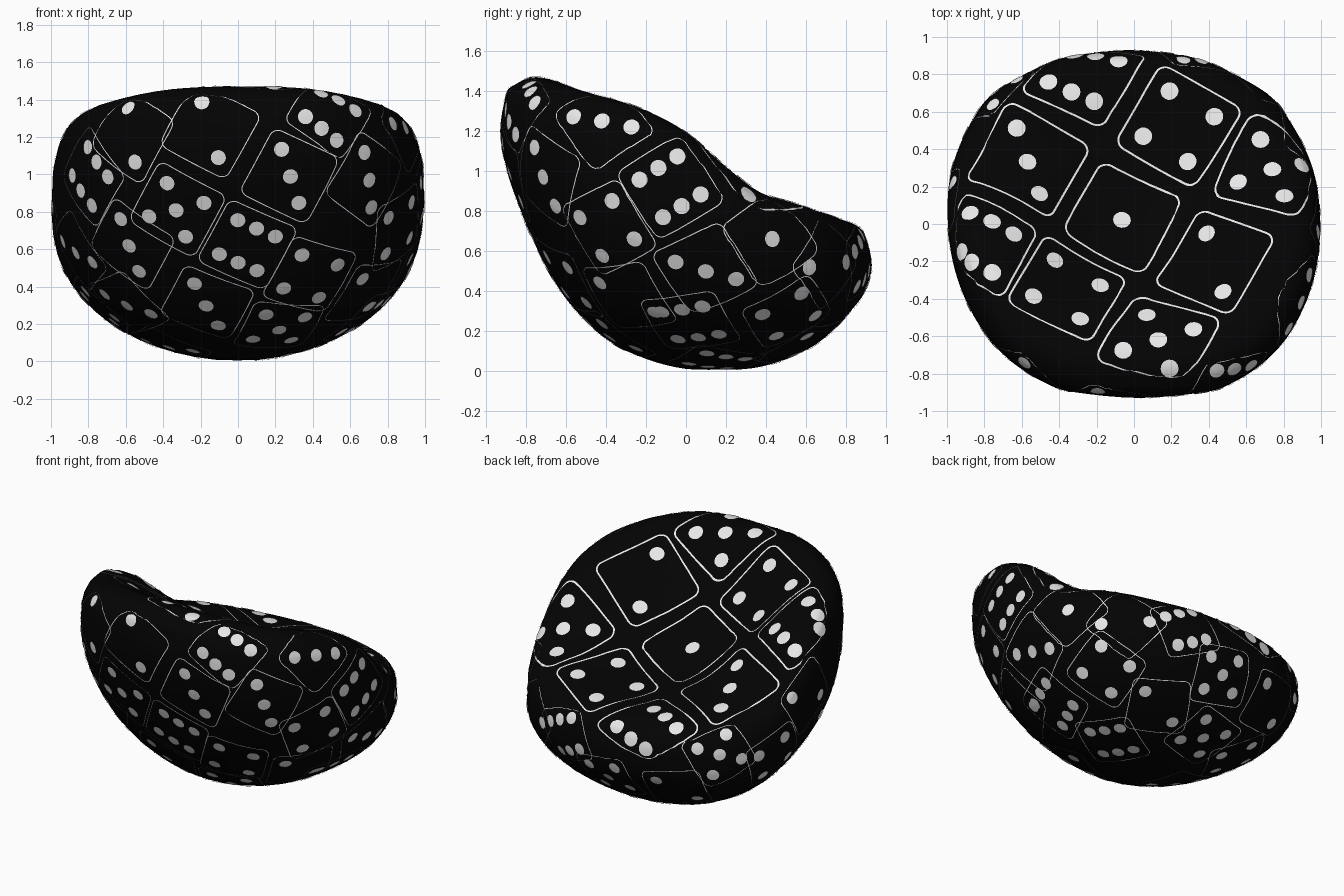
import bpy, bmesh, math
from mathutils import Vector
from mathutils.bvhtree import BVHTree

if "Cube" in bpy.data.objects:
    bpy.data.objects.remove(bpy.data.objects["Cube"])


def material(name, c):
    m = bpy.data.materials.new(name)
    m.diffuse_color = (c, c, c, 1)
    m.use_nodes = True
    m.node_tree.nodes["Principled BSDF"].inputs["Base Color"].default_value = m.diffuse_color
    return m


black = material("black fabric", 0.001)
white = material("white print", 0.8)


def finish(bm, name, mat):
    me = bpy.data.meshes.new(name)
    bm.to_mesh(me)
    for p in me.polygons:
        p.use_smooth = True
    me.materials.append(mat)
    ob = bpy.data.objects.new(name, me)
    bpy.context.collection.objects.link(ob)
    return ob


# Cross-sections along y: y, half width, depth below widest, widest height, rise, seat hollow
S = [(-.93, 0, 0, 1.2, 0, 0), (-.90, .34, .18, 1.2, .18, 0), (-.86, .48, .29, 1.18, .25, 0),
     (-.75, .66, .50, 1.12, .35, 0), (-.60, .805, .74, 1.10, .385, .07),
     (-.40, .915, .84, 1.0, .515, .31), (-.20, .975, .87, .93, .55, .44),
     (0, .995, .85, .86, .50, .43), (.20, .985, .735, .74, .41, .31),
     (.37, .94, .64, .66, .32, .17), (.55, .85, .50, .58, .335, .135),
     (.70, .73, .37, .54, .29, .06), (.85, .46, .20, .53, .20, 0),
     (.90, .29, .12, .53, .13, 0), (.93, 0, 0, .53, 0, 0)]


def mirror_end(s):
    return (s[0], -s[1], -s[2], s[3], -s[4], -s[5])


def catmull(p, t):
    return [0.5 * (2 * b + (c - a) * t + (2 * a - 5 * b + 4 * c - d) * t * t
                   + (3 * b - a - 3 * c + d) * t ** 3) for a, b, c, d in zip(*p)]


# Beanbag body lofted through the sections
N, SUB = 56, 4
P = [mirror_end(S[1])] + S + [mirror_end(S[-2])]
sections = [catmull(P[i:i + 4], k / SUB) for i in range(len(S) - 1) for k in range(SUB)]
sections.append(S[-1])
bm = bmesh.new()
rings = []
for y, w, d, zw, h, dip in sections:
    ring = []
    for k in range(N):
        f = 2 * math.pi * k / N
        x = math.cos(f)
        if k <= N // 2:
            z = zw + h * max(0, 1 - abs(x) ** 3.3) ** (1 / 3.3) - dip * max(0, 1 - x * x) ** 1.7
        else:
            z = zw - d * math.sqrt(max(0, 1 - x * x))
        ring.append(bm.verts.new((w * x - 0.03 * y, y, max(z, 0.006))))
    rings.append(ring)
for r, s in zip(rings, rings[1:]):
    for k in range(N):
        j = (k + 1) % N
        bm.faces.new((r[k], r[j], s[j], s[k]))
bmesh.ops.remove_doubles(bm, verts=bm.verts, dist=0.0005)
bmesh.ops.recalc_face_normals(bm, faces=bm.faces)
bm.normal_update()
tree = BVHTree.FromBMesh(bm)
finish(bm, "beanbag_body", black)

# Printed dice faces laid on the surface
pips, lines = bmesh.new(), bmesh.new()
PATTERN = {1: [(0, 0)], 2: [(-1, 1), (1, -1)], 3: [(-1, 1), (0, 0), (1, -1)],
           4: [(-1, 1), (1, 1), (-1, -1), (1, -1)],
           5: [(-1, 1), (1, 1), (0, 0), (-1, -1), (1, -1)],
           6: [(-1, 1), (0, 1), (1, 1), (-1, -1), (0, -1), (1, -1)]}
centres = []


def on_surface(bm, p):
    co, n, _, _ = tree.find_nearest(p)
    q = co + n * 0.005
    q.z = max(q.z, 0)
    return bm.verts.new(q)


def rounded_square(half, rad, seg=7, side=10):
    pts = []
    for q in range(4):
        c, s = [(1, 0), (0, 1), (-1, 0), (0, -1)][q]
        loc = [(half, -half + rad + 2 * (half - rad) * i / side) for i in range(side)]
        loc += [(half - rad + rad * math.cos(t), half - rad + rad * math.sin(t))
                for t in (math.pi / 2 * i / seg for i in range(seg))]
        pts += [(c * u - s * v, s * u + c * v) for u, v in loc]
    return pts


def die(c, n, a, number, scale):
    a = (a - n * a.dot(n)).normalized()
    b = n.cross(a)
    centres.append((c, scale))
    # round pips
    for u, v in PATTERN[number]:
        m, mn, _, _ = tree.find_nearest(c + (a * u + b * v) * 0.14 * scale)
        pa = (a - mn * a.dot(mn)).normalized()
        pb = mn.cross(pa)
        mid = on_surface(pips, m)
        size = 0.048 * (0.25 + 0.75 * scale)
        loops = []
        for r in (0.5 * size, size):
            loops.append([on_surface(pips, m + (pa * math.cos(t) + pb * math.sin(t)) * r)
                          for t in (2 * math.pi * k / 16 for k in range(16))])
        for k in range(16):
            j = (k + 1) % 16
            pips.faces.new((mid, loops[0][k], loops[0][j]))
            pips.faces.new((loops[0][k], loops[1][k], loops[1][j], loops[0][j]))
    # thin rounded outline
    wide = 0.011 if scale > 0.9 else 0.007
    strips = [[on_surface(lines, c + (a * u + b * v) * scale) for u, v in rounded_square(hf, rd)]
              for hf, rd in ((0.26 - wide, 0.063 - wide), (0.26, 0.063))]
    L = len(strips[0])
    for k in range(L):
        j = (k + 1) % L
        lines.faces.new((strips[0][k], strips[1][k], strips[1][j], strips[0][j]))


def shoot(origin, direction, a, number, scale, gap=0.165, max_up=2):
    co, n, _, _ = tree.ray_cast(Vector(origin), Vector(direction))
    if co is None or n.z > max_up:
        return
    if any((co - c).length < gap * (s + scale) for c, s in centres):
        return
    die(co, n, Vector(a), number, scale)


# Seat, front and right-hand dice: two view coordinates and the number shown
TOP = [(-.065, .02, 1), (.24, .52, 4), (-.57, .33, 3), (.435, -.21, 2), (-.36, -.36, 4),
       (.13, -.62, 5), (-.27, .82, 6), (.74, .29, 5), (-.82, -.09, 6)]
FRONT = [(-.15, 1.24, 2), (.28, .99, 3), (-.33, .81, 5), (.05, .62, 6), (.39, .45, 4),
         (.50, 1.33, 6), (-.80, .99, 6), (.70, .97, 3), (-.58, 1.22, 2), (-.58, .62, 3),
         (-.17, .30, 3), (.22, .17, 5)]
RIGHT = [(-.08, .92, 6), (.43, .66, 1), (.10, .50, 3), (-.40, .71, 4), (.02, .235, 6),
         (.72, .53, 2), (.52, .27, 4), (-.3, .36, 2), (-.42, 1.25, 3)]
for x, y, k in TOP:
    shoot((x, y, 3), (0, 0, -1), (.86, -.5, 0), k, 1.0)
for x, z, k in FRONT:
    shoot((x, -3, z), (0, 1, 0), (.88, 0, -.48), k, 0.8)
for y, z, k in RIGHT:
    shoot((3, y, z), (-1, 0, 0), (0, .85, .52), k, 0.8)

# Fill the remaining sides and underside with more dice, spread evenly
COUNT = 1200
for i in range(COUNT):
    z = 1 - 2 * (i + 0.5) / COUNT
    t = i * 2.399963
    r = math.sqrt(1 - z * z)
    d = Vector((r * math.cos(t), r * math.sin(t), z))
    shoot((0, 0.05, 0.5), d, (-d.y - .3 * d.x, d.x - .3 * d.y, 0.5),
          2 + len(centres) * 3 % 5, 0.76, 0.255, 0.45)

for layer, name in ((pips, "dice_pips"), (lines, "dice_outlines")):
    layer.normal_update()
    finish(layer, name, white)
